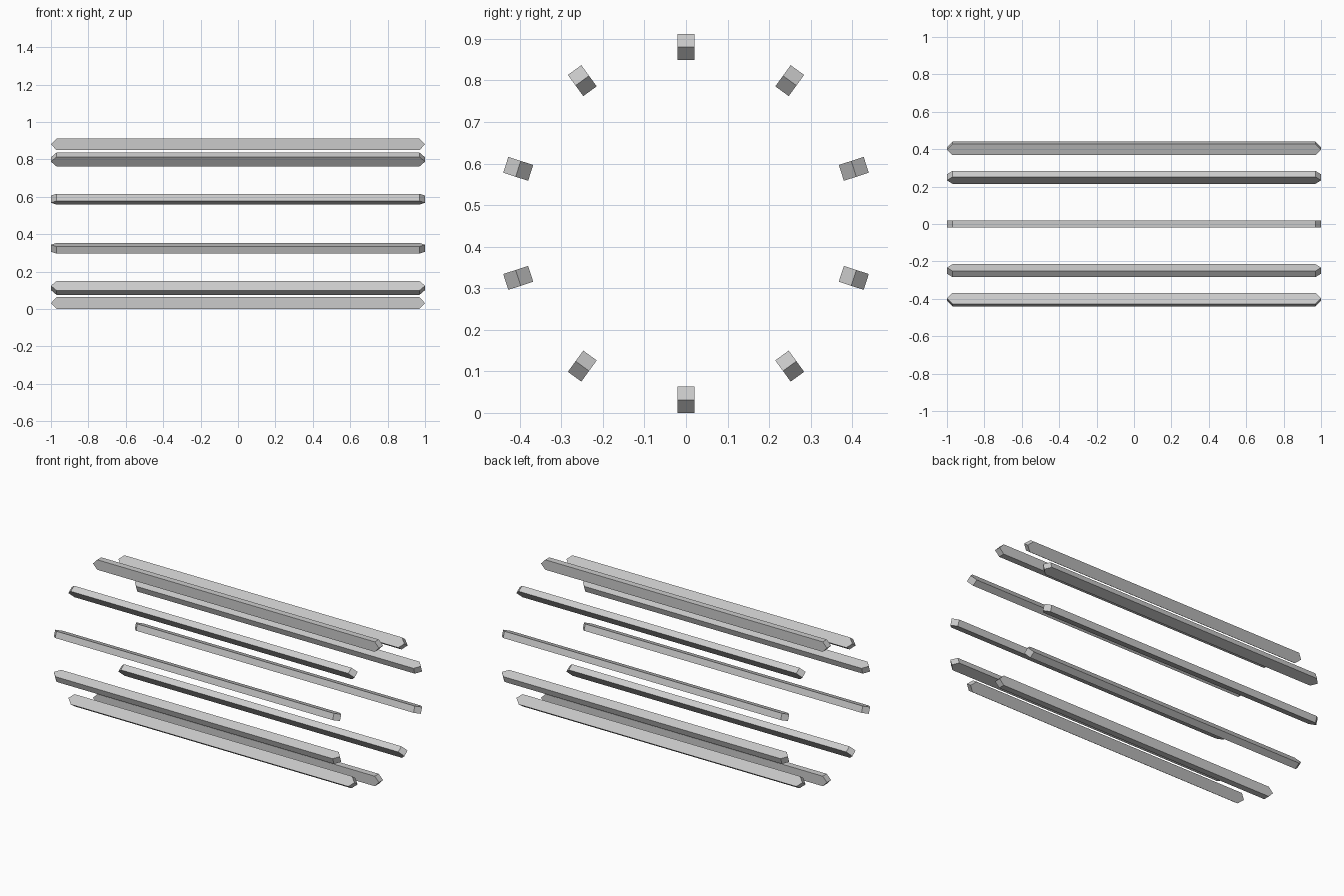
import bpy, bmesh, math
from mathutils import Matrix

if "Cube" in bpy.data.objects:
    bpy.data.objects.remove(bpy.data.objects["Cube"])

COUNT = 10
CENTRE_Z = 0.456
RING_R = 0.4245
HALF_DEPTH = 0.0315   # radial half size
HALF_WIDTH = 0.02     # tangential half size

# Side profile (x, radial): a long bar with pointed ends
PROFILE = [(-1, 0), (-0.97, -HALF_DEPTH), (0.97, -HALF_DEPTH),
           (1, 0), (0.97, HALF_DEPTH), (-0.97, HALF_DEPTH)]


def make_bar_mesh():
    bm = bmesh.new()
    face = bm.faces.new([bm.verts.new((x, -HALF_WIDTH, z)) for x, z in PROFILE])
    ext = bmesh.ops.extrude_face_region(bm, geom=[face])
    verts = [v for v in ext["geom"] if isinstance(v, bmesh.types.BMVert)]
    bmesh.ops.translate(bm, verts=verts, vec=(0, 2 * HALF_WIDTH, 0))
    bmesh.ops.recalc_face_normals(bm, faces=bm.faces)
    mesh = bpy.data.meshes.new("bar")
    bm.to_mesh(mesh)
    bm.free()
    return mesh


# Ring of identical bars around the x axis
bar_mesh = make_bar_mesh()
for i in range(COUNT):
    bar = bpy.data.objects.new(f"bar_{i + 1}", bar_mesh)
    bpy.context.collection.objects.link(bar)
    bar.matrix_world = (Matrix.Translation((0, 0, CENTRE_Z))
                        @ Matrix.Rotation(math.tau * i / COUNT, 4, 'X')
                        @ Matrix.Translation((0, 0, RING_R)))
